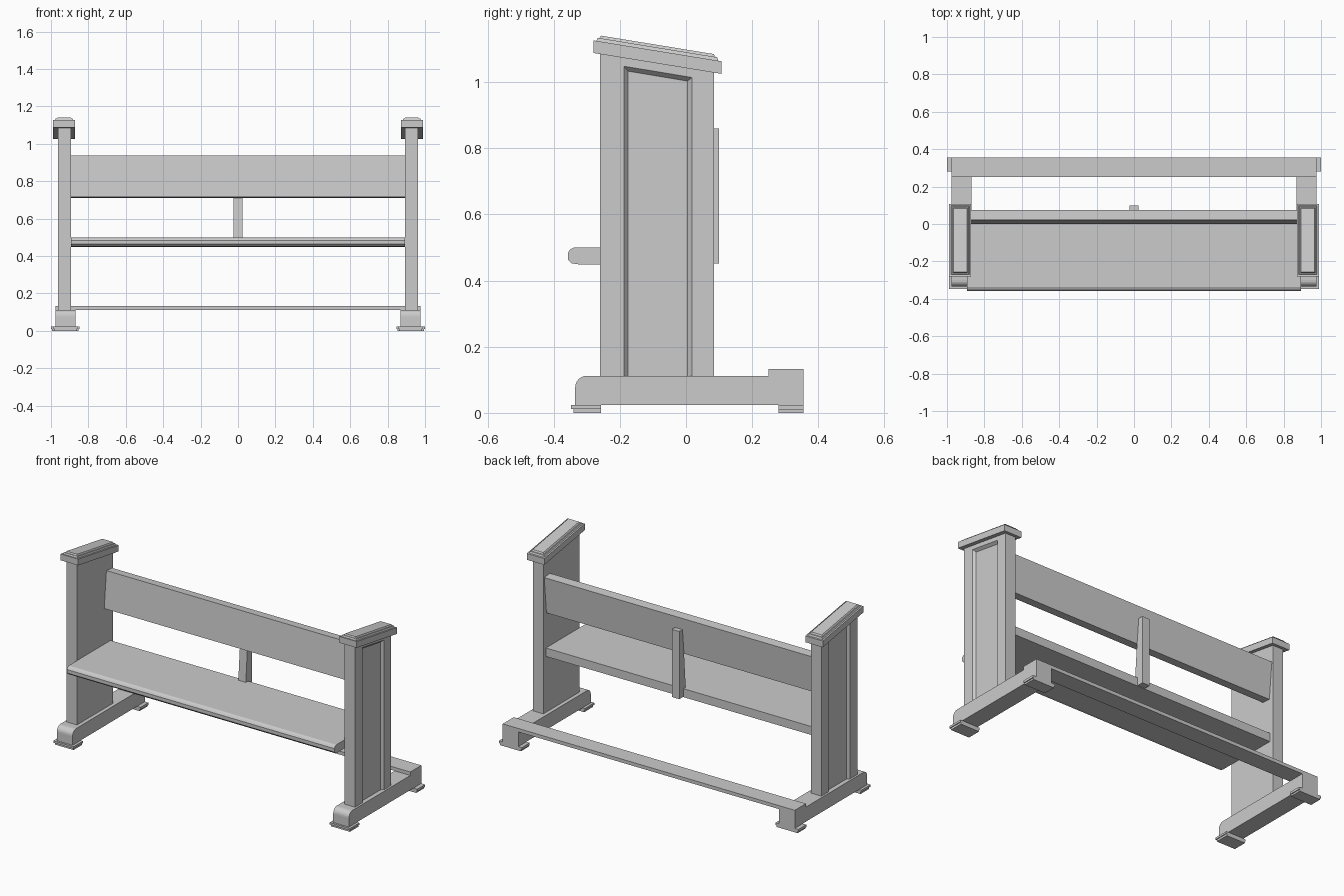
import bpy, bmesh, math

if "Cube" in bpy.data.objects:
    bpy.data.objects.remove(bpy.data.objects["Cube"])


def loft(name, rings, mirror=False):
    """Skin a list of equal-length point rings and close both ends."""
    bm = bmesh.new()
    vs = [[bm.verts.new(p) for p in r] for r in rings]
    n = len(rings[0])
    for a, b in zip(vs, vs[1:]):
        for i in range(n):
            j = (i + 1) % n
            bm.faces.new((a[i], a[j], b[j], b[i]))
    bm.faces.new(vs[0])
    bm.faces.new(vs[-1])
    bmesh.ops.recalc_face_normals(bm, faces=bm.faces)
    me = bpy.data.meshes.new(name)
    bm.to_mesh(me)
    bm.free()
    ob = bpy.data.objects.new(name, me)
    bpy.context.collection.objects.link(ob)
    if mirror:
        add_mirror(ob)
    return ob


def add_mirror(ob):
    m = ob.modifiers.new("mirror", 'MIRROR')
    m.use_axis[0] = True
    m.use_mirror_merge = False


def prism(name, profile, x0, x1, mirror=False):
    """Extrude a (y, z) profile along x."""
    return loft(name, [[(x, y, z) for y, z in profile] for x in (x0, x1)], mirror)


def rect(y0, y1, z0, z1):
    return [(y0, z0), (y1, z0), (y1, z1), (y0, z1)]


# Side panels with slanted top and a recessed field on the outer face
panel = prism("side_panel", [(-0.26, 0.11), (0.085, 0.11), (0.085, 1.04), (-0.26, 1.095)], 0.893, 0.963)
outer = [(-0.188, 0.09), (0.018, 0.09), (0.018, 1.014), (-0.188, 1.048)]
inner = [(-0.175, 0.09), (0.005, 0.09), (0.005, 1.003), (-0.175, 1.033)]
cutter = loft("panel_recess_cutter", [[(x, y, z) for y, z in pts]
              for x, pts in ((0.948, inner), (0.963, outer), (0.99, outer))])
cutter.hide_render = True
cutter.hide_viewport = True
b = panel.modifiers.new("recess", 'BOOLEAN')
b.operation = 'DIFFERENCE'
b.solver = 'EXACT'
b.object = cutter
add_mirror(panel)


# Sloping caps: slab plus stepped moulding on top
def cap_ring(inset, h):
    x0, x1, y0, y1 = 0.871 + inset, 0.988 - inset, -0.28 + inset, 0.107 - inset
    return [(x, y, 1.088 - 0.163 * (y + 0.28) + h)
            for x, y in ((x0, y0), (x1, y0), (x1, y1), (x0, y1))]


loft("panel_cap", [cap_ring(0, 0), cap_ring(0, 0.038), cap_ring(0.009, 0.038),
                   cap_ring(0.013, 0.048), cap_ring(0.018, 0.048),
                   cap_ring(0.023, 0.056)], True)

# Base runners with rounded front top edge
r = 0.035
arc = [(-0.335 + r - r * math.cos(t), 0.112 - r + r * math.sin(t))
       for t in (math.pi / 2 * i / 6 for i in range(7))]
prism("base_runner", [(0.355, 0.024), (-0.335, 0.024)] + arc + [(0.355, 0.112)], 0.87, 0.975, True)

# Foot pads, upper plate over a thinner inset plate
prism("front_foot_pad", rect(-0.347, -0.257, 0.012, 0.024), 0.855, 0.99, True)
prism("front_foot_sole", rect(-0.34, -0.257, 0.0, 0.012), 0.86, 0.985, True)
prism("rear_foot_pad", rect(0.28, 0.355, 0.010, 0.024), 0.847, 1.0, True)
prism("rear_foot_sole", rect(0.28, 0.355, 0.0, 0.010), 0.853, 0.994, True)

# Rear floor rail across both runners
prism("rear_rail", rect(0.25, 0.355, 0.112, 0.133), -0.975, 0.975)

# Seat with chamfered front edges
prism("seat", [(-0.345, 0.452), (-0.325, 0.449), (0.06, 0.449), (0.06, 0.5),
               (-0.338, 0.5), (-0.35, 0.494), (-0.357, 0.484), (-0.357, 0.463)], -0.893, 0.893)

# Leaning backrest
prism("backrest", [(0.0, 0.715), (0.055, 0.71), (0.076, 0.931), (0.021, 0.936)], -0.893, 0.893)

# Tapered centre support behind the seat and backrest
prism("centre_support", [(0.035, 0.452), (0.1, 0.452), (0.1, 0.86), (0.066, 0.86)], -0.025, 0.025)
